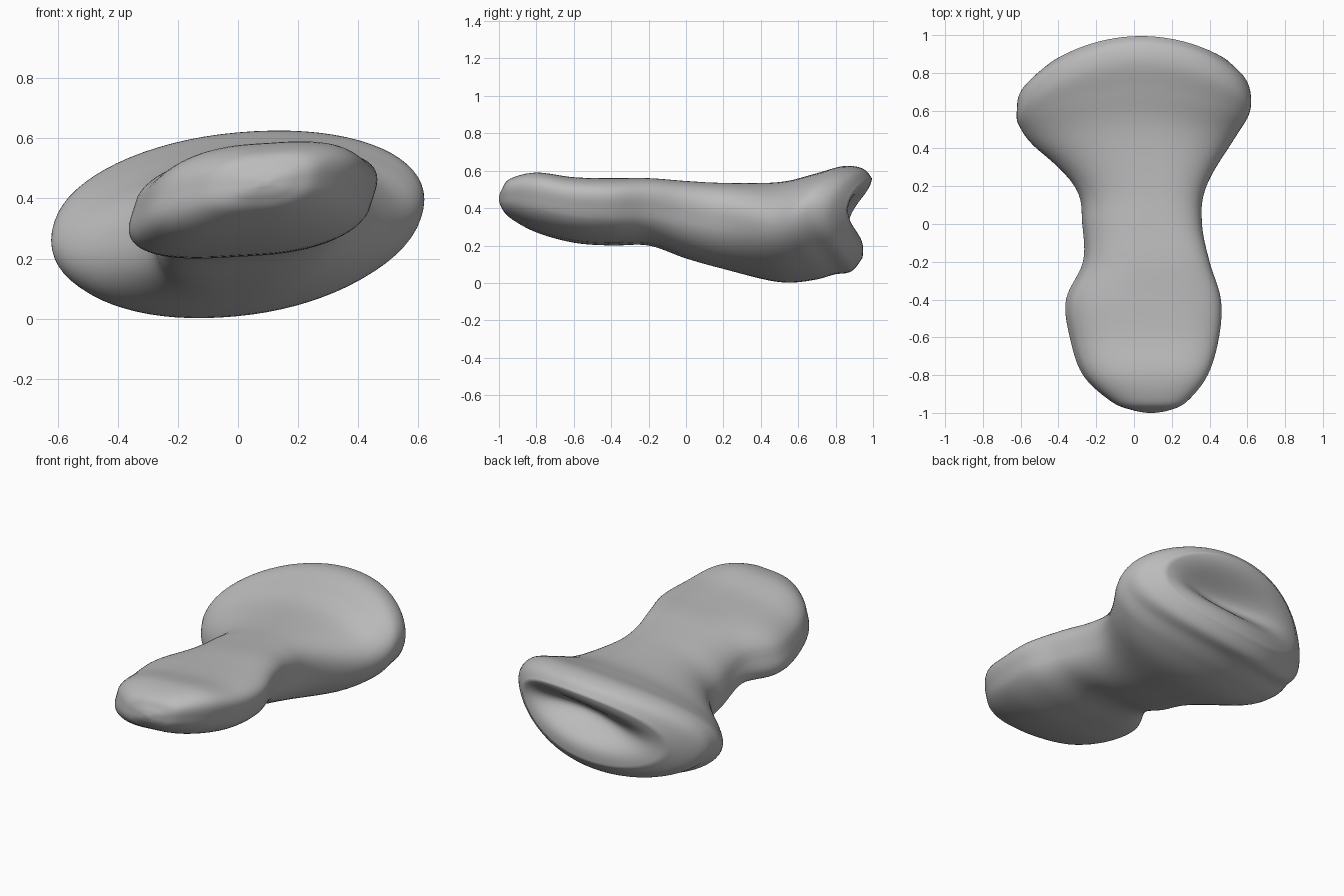
import bpy
import bmesh
from math import sin, cos, pi, exp, copysign
from mathutils import Vector

default = bpy.data.objects.get("Cube")
if default:
    bpy.data.objects.remove(default, do_unlink=True)

AROUND = 72
STEPS = 6
CAP_RINGS = 22

# Stations along the bone: position, centre x, half width, centre z, half height
STATIONS = [Vector(row) for row in (
    (-1, .09, .02, .45, .01),
    (-.985, .09, .1, .45, .05),
    (-.94, .08, .2, .452, .105),
    (-.8, .06, .33, .43, .16),
    (-.6, .055, .395, .39, .175),
    (-.4, .05, .41, .38, .18),
    (-.2, .065, .335, .38, .18),
    (0, .043, .317, .338, .207),
    (.2, .035, .345, .305, .23),
    (.5, -.005, .525, .272, .267),
    (.7, -.005, .605, .3, .285),
    (.85, 0, .62, .335, .29),
    (.95, 0, .595, .335, .275),
    (1, .02, .48, .345, .215),
)]


def smooth(value, low, high):
    t = min(max((value - low) / (high - low), 0), 1)
    return t * t * (3 - 2 * t)


def spline(a, b, c, d, t):
    """Catmull-Rom blend between stations b and c."""
    return (b * 2 + (c - a) * t + (a * 2 - b * 5 + c * 4 - d) * t ** 2
            + (b * 3 - a - c * 3 + d) * t ** 3) / 2


def rounded(value, power):
    """Squared-off circle coordinate."""
    return copysign(abs(value) ** power, value)


def ring_points(station, scale=1, hollow=0):
    """Skewed oval, bowed back at its sides near the wide end."""
    s, cx, half_w, cz, half_h = station
    widening = smooth(s, -.2, .6)
    skew = .36 - .15 * widening
    power = .75 + .22 * widening
    bow = .2 * min(max((s - .1) / .75, 0), 1)
    lean = .12 * smooth(s, .6, 1)
    points = []
    for i in range(AROUND):
        t = 2 * pi * i / AROUND
        x = cx + scale * half_w * rounded(cos(t), power)
        z = cz + scale * half_h * rounded(sin(t + skew), power)
        y = s - bow * ((x - .03) / .62) ** 2 - lean * (.6 - z)
        # Hollow across the joint face
        across = (z - .365 - .12 * x) / .1
        along = (x - .08) / .35
        y -= hollow * exp(-across ** 2 - along ** 2)
        points.append((x, y, z))
    return points


def bridge(bm, first, second):
    for i in range(AROUND):
        j = (i + 1) % AROUND
        bm.faces.new((first[i], first[j], second[j], second[i]))


# Shaft and both knobs
bm = bmesh.new()
rings = []
last = len(STATIONS) - 1
for k in range(last):
    neighbours = [STATIONS[min(max(k + n, 0), last)] for n in (-1, 0, 1, 2)]
    for step in range(STEPS):
        rings.append(ring_points(spline(*neighbours, step / STEPS)))
rings.append(ring_points(STATIONS[-1]))

# Hollowed joint face
for n in range(1, CAP_RINGS):
    scale = 1 - n / CAP_RINGS
    rings.append(ring_points(STATIONS[-1], scale, .16 * (1 - scale ** 4)))

loops = [[bm.verts.new(p) for p in ring] for ring in rings]
for first, second in zip(loops, loops[1:]):
    bridge(bm, first, second)
bm.faces.new(loops[0])
bm.faces.new(loops[-1])
bmesh.ops.recalc_face_normals(bm, faces=bm.faces[:])

mesh = bpy.data.meshes.new("bone")
bm.to_mesh(mesh)
bm.free()
bone = bpy.data.objects.new("bone", mesh)
bpy.context.collection.objects.link(bone)

# Plain grey surface
grey = bpy.data.materials.new("grey")
grey.use_nodes = True
colour = (.5, .5, .5, 1)
grey.diffuse_color = colour
grey.node_tree.nodes["Principled BSDF"].inputs["Base Color"].default_value = colour
mesh.materials.append(grey)

bpy.ops.object.select_all(action="DESELECT")
bone.select_set(True)
bpy.context.view_layer.objects.active = bone
bpy.ops.object.shade_smooth()
